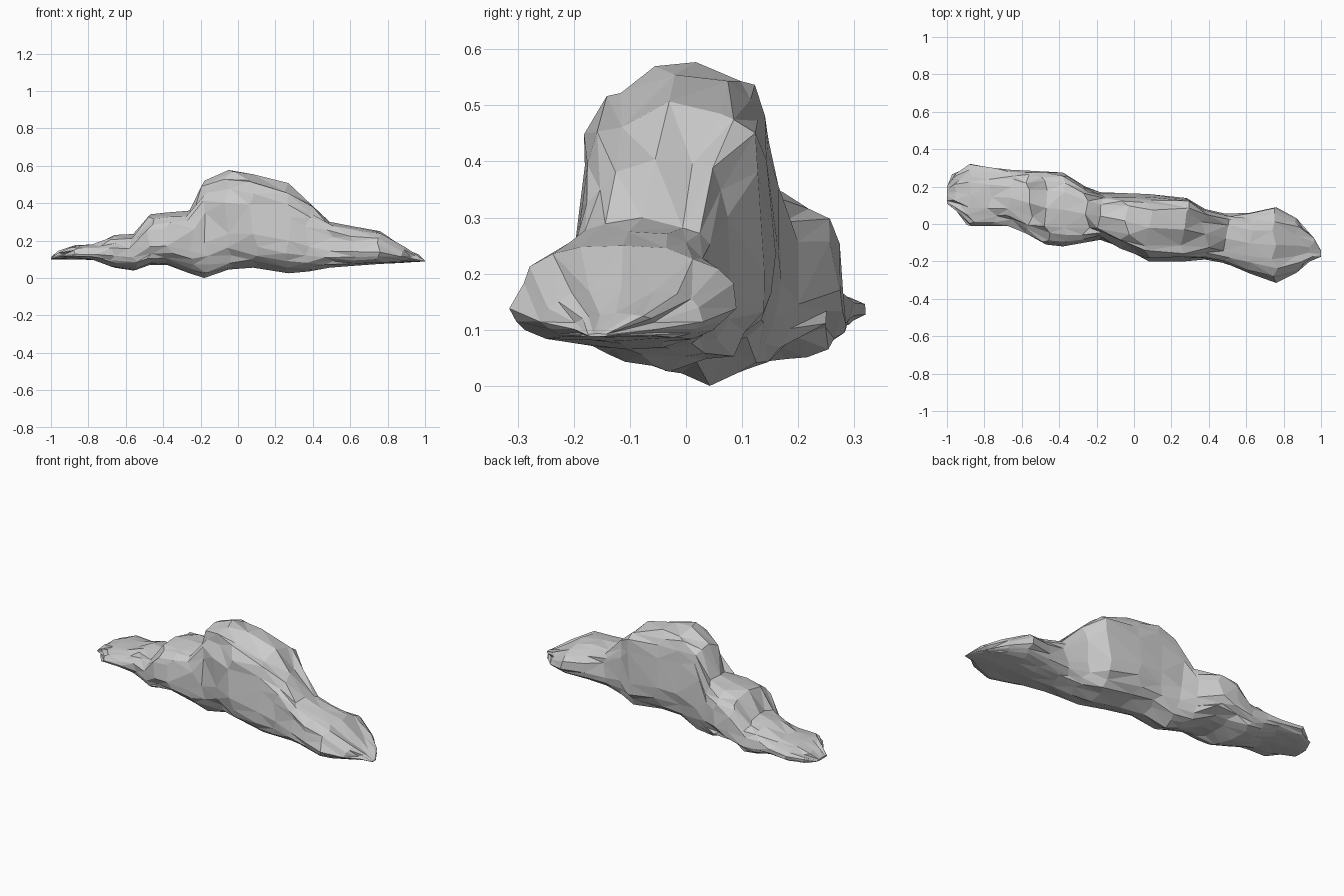
import bpy, bmesh, math, random

random.seed(4)
SIDES = 20

# Stations along the rock: x, y min, y max, z min, z max
STATIONS = [
    (-1.00, 0.11, 0.20, 0.10, 0.11),
    (-0.95, 0.07, 0.27, 0.10, 0.145),
    (-0.87, -0.01, 0.32, 0.10, 0.175),
    (-0.76, -0.01, 0.30, 0.095, 0.18),
    (-0.66, -0.01, 0.29, 0.055, 0.23),
    (-0.56, -0.06, 0.285, 0.04, 0.235),
    (-0.47, -0.11, 0.28, 0.07, 0.34),
    (-0.38, -0.12, 0.275, 0.07, 0.35),
    (-0.26, -0.095, 0.20, 0.025, 0.36),
    (-0.18, -0.085, 0.17, 0.00, 0.52),
    (-0.05, -0.13, 0.165, 0.045, 0.577),
    (0.08, -0.20, 0.16, 0.055, 0.555),
    (0.27, -0.20, 0.14, 0.025, 0.51),
    (0.38, -0.19, 0.08, 0.035, 0.405),
    (0.49, -0.21, 0.055, 0.055, 0.30),
    (0.62, -0.265, 0.06, 0.065, 0.275),
    (0.76, -0.315, 0.09, 0.075, 0.25),
    (0.87, -0.26, 0.03, 0.08, 0.175),
    (0.94, -0.20, -0.05, 0.085, 0.13),
    (1.00, -0.175, -0.14, 0.088, 0.093),
]


def spow(v, e):
    return math.copysign(abs(v) ** e, v)


def section(bm, x, y0, y1, z0, z1):
    """One boxy, chipped ring with a hull-shaped underside."""
    yc, half = (y0 + y1) / 2, (y1 - y0) / 2
    zw = z0 + 0.36 * (z1 - z0)
    boxy = 0.55 if abs(x) < 0.5 else 0.75
    tilt = 0.16 * max(0, 1 - abs(x - 0.27) / 0.22)
    ring = []
    for i in range(SIDES):
        a = 2 * math.pi * i / SIDES
        c, s = math.cos(a), math.sin(a)
        e = boxy if s > 0 else 0.8
        y = half * spow(c, e)
        rise = (z1 - zw) if s > 0 else (zw - z0)
        z = zw + rise * spow(s, e)
        if s > 0.3:
            z += tilt * (y - 0.02)
        # Chipping, leaving the extreme points in place
        dx = 0
        if i % (SIDES // 4) and abs(x) < 0.98:
            k = 1 - random.uniform(-0.04, 0.10)
            y *= k
            z = zw + (z - zw) * (1 - random.uniform(-0.02, 0.10))
            dx = random.uniform(-0.025, 0.025)
        ring.append(bm.verts.new((x + dx, yc + y, z)))
    return ring


# Rock body lofted through the stations
bm = bmesh.new()
rings = [section(bm, *s) for s in STATIONS]
for r0, r1 in zip(rings, rings[1:]):
    for i in range(SIDES):
        j = (i + 1) % SIDES
        bm.faces.new((r0[i], r0[j], r1[j], r1[i]))
bm.faces.new(rings[0])
bm.faces.new(rings[-1])
bmesh.ops.triangulate(bm, faces=bm.faces[:])
bmesh.ops.recalc_face_normals(bm, faces=bm.faces[:])

mesh = bpy.data.meshes.new("rock_ridge")
bm.to_mesh(mesh)
bm.free()
rock = bpy.data.objects.new("rock_ridge", mesh)
bpy.context.collection.objects.link(rock)
